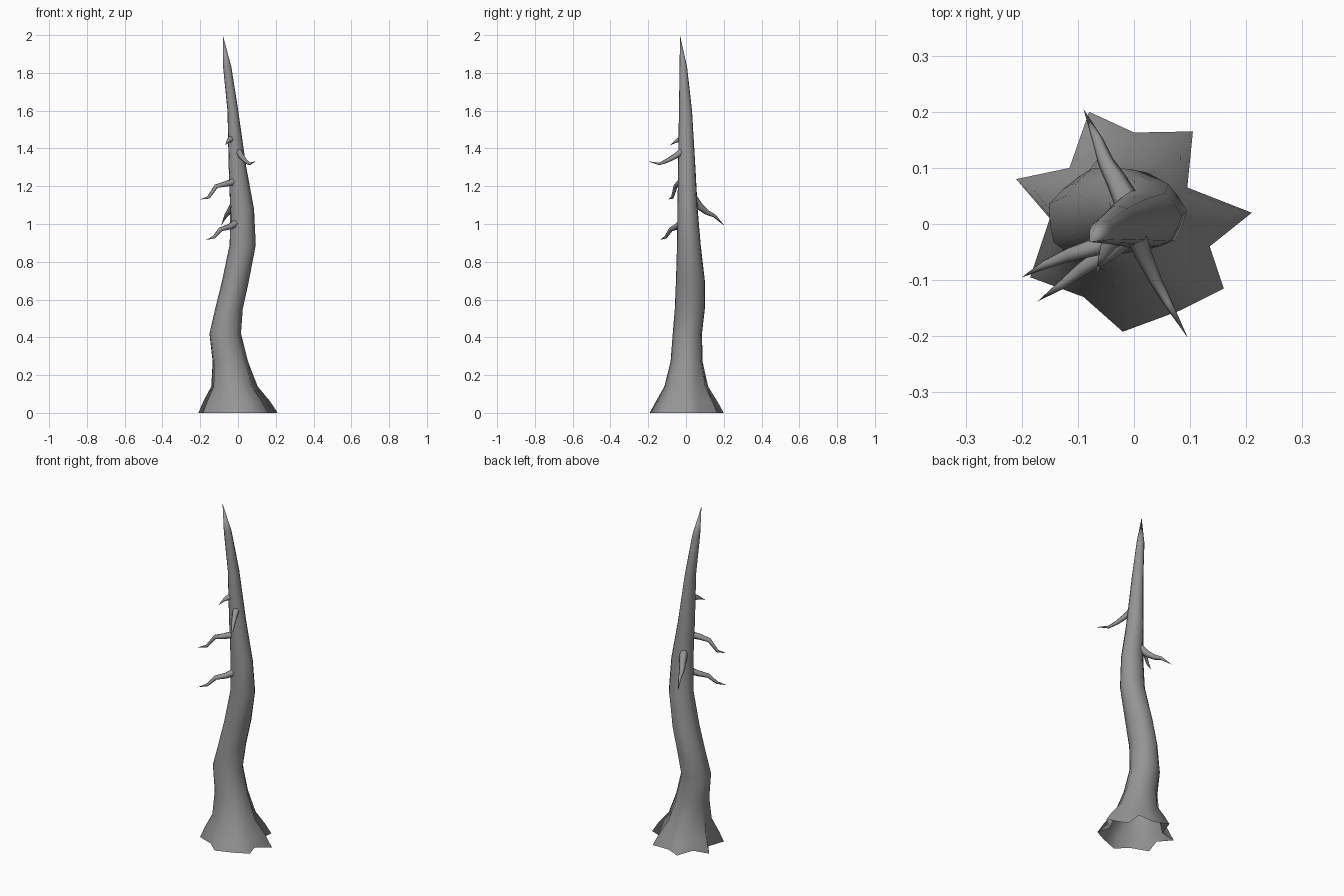
import bpy, math
from mathutils import Vector

if "Cube" in bpy.data.objects:
    bpy.data.objects.remove(bpy.data.objects["Cube"])

# Dark grey dead wood
bark = bpy.data.materials.new("dark_bark")
bark.diffuse_color = (.3, .3, .3, 1)
bark.use_nodes = True
bark.node_tree.nodes["Principled BSDF"].inputs["Base Color"].default_value = bark.diffuse_color


def loft(name, rings, tip):
    """Skin equal-sized rings of points, open at the start and closed to a tip."""
    n = len(rings[0])
    verts = [tuple(p) for ring in rings for p in ring] + [tuple(tip)]
    faces = []
    for r in range(len(rings) - 1):
        for i in range(n):
            j = (i + 1) % n
            faces.append((r*n + i, r*n + j, (r+1)*n + j, (r+1)*n + i))
    last = (len(rings) - 1) * n
    faces += [(last + i, last + (i + 1) % n, len(verts) - 1) for i in range(n)]
    mesh = bpy.data.meshes.new(name)
    mesh.from_pydata(verts, [], faces)
    mesh.materials.append(bark)
    for p in mesh.polygons:
        p.use_smooth = True
    obj = bpy.data.objects.new(name, mesh)
    bpy.context.collection.objects.link(obj)
    return obj


# Root outline on the ground: alternating root tips and hollows
roots = [(.21, .02), (.095, .065), (.105, .165), (0, .163), (-.08, .2),
         (-.115, .1), (-.21, .08), (-.15, .01), (-.185, -.095), (-.09, -.13),
         (-.02, -.192), (.08, -.155), (.16, -.115), (.135, -.04)]

# Trunk sections: z, x min, x max, y min, y max, influence of the root outline
sections = [
    (0, -.12, .08, -.08, .09, 1),
    (.06, -.125, .075, -.08, .09, .7),
    (.14, -.12, .065, -.085, .09, .25),
    (.27, -.133, .045, -.075, .085, .03),
    (.42, -.152, .012, -.067, .085, 0),
    (.55, -.122, .022, -.056, .1, 0),
    (.7, -.085, .055, -.05, .1, 0),
    (.89, -.045, .091, -.045, .078, 0),
    (1.08, -.042, .082, -.043, .062, 0),
    (1.3, -.05, .042, -.04, .05, 0),
    (1.6, -.056, 0, -.036, .032, 0),
    (1.83, -.079, -.036, -.033, .006, 0),
]
rings = []
for z, x0, x1, y0, y1, w in sections:
    ring = []
    for i, (rx, ry) in enumerate(roots):
        a = 2 * math.pi * i / len(roots) + .1
        k = 1.05 if i % 2 == 0 else .98
        ex = (x0 + x1) / 2 + k * (x1 - x0) / 2 * math.cos(a)
        ey = (y0 + y1) / 2 + k * (y1 - y0) / 2 * math.sin(a)
        ring.append((ex + (rx - ex) * w, ey + (ry - ey) * w, z))
    rings.append(ring)
loft("trunk", rings, (-.08, -.032, 2))


def branch(name, points, radius, sides=6):
    """Crooked branch tapering to a point along a path."""
    pts = [Vector(p) for p in points]
    rings = []
    for i, p in enumerate(pts[:-1]):
        t = (pts[i + 1] - pts[max(i - 1, 0)]).normalized()
        u = t.cross(Vector((0, 0, 1))).normalized()
        v = t.cross(u)
        r = radius * (1 - .6 * i / (len(pts) - 2))
        rings.append([p + r * (math.cos(2*math.pi*k/sides) * u
                               + math.sin(2*math.pi*k/sides) * v)
                      for k in range(sides)])
    loft(name, rings, pts[-1])


# Dead branches
branch("left_upper_branch", [(-.02, -.015, 1.225), (-.065, -.04, 1.212), (-.115, -.055, 1.2),
                             (-.157, -.072, 1.14), (-.2, -.095, 1.13)], .02)
branch("left_lower_branch", [(-.01, -.02, 1.005), (-.045, -.05, .985), (-.092, -.08, .972),
                             (-.128, -.108, .93), (-.172, -.138, .915)], .02)
branch("front_branch", [(.003, -.02, 1.385), (.017, -.055, 1.36), (.038, -.1, 1.335),
                        (.06, -.14, 1.318), (.096, -.203, 1.332)], .019)
branch("back_branch", [(-.01, .035, 1.14), (-.03, .075, 1.09), (-.05, .11, 1.062),
                       (-.065, .15, 1.043), (-.09, .205, .99)], .024)
branch("small_top_branch", [(-.035, -.02, 1.45), (-.048, -.042, 1.443),
                            (-.056, -.058, 1.435), (-.068, -.088, 1.415)], .018)
